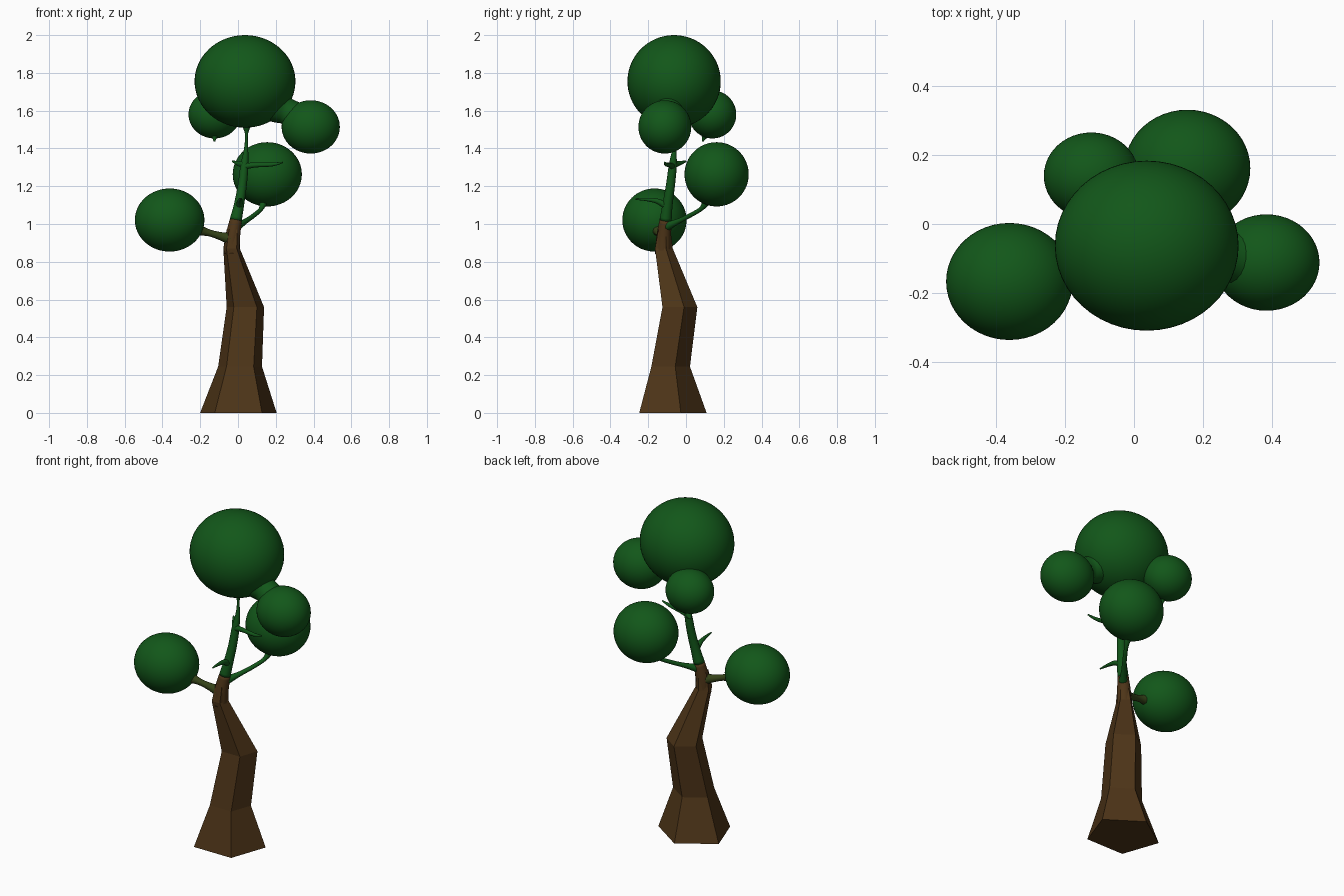
import bpy, bmesh, math
from mathutils import Vector, Matrix


def material(name, rgb):
    m = bpy.data.materials.new(name)
    m.diffuse_color = (*rgb, 1)
    return m


BROWN = material("bark", (0.075, 0.035, 0.009))
OLIVE = material("young_bark", (0.035, 0.055, 0.009))
GREEN = material("leaf", (0.006, 0.095, 0.010))


def finish(name, bm, mat, smooth):
    bmesh.ops.recalc_face_normals(bm, faces=bm.faces)
    for f in bm.faces:
        f.smooth = smooth
    me = bpy.data.meshes.new(name)
    bm.to_mesh(me)
    bm.free()
    ob = bpy.data.objects.new(name, me)
    bpy.context.collection.objects.link(ob)
    me.materials.append(mat)
    return ob


def skin(name, rings, mat, smooth):
    bm = bmesh.new()
    loops = [[bm.verts.new(p) for p in ring] for ring in rings]
    n = len(loops[0])
    for a, b in zip(loops, loops[1:]):
        for i in range(n):
            j = (i + 1) % n
            bm.faces.new((a[i], a[j], b[j], b[i]))
    bm.faces.new(loops[0][::-1])
    bm.faces.new(loops[-1])
    return finish(name, bm, mat, smooth)


def limb(name, path, mat, sides=12, steps=5):
    """Tapered round tube through (x, y, z, radius) points, smoothly interpolated."""
    p = [Vector(q) for q in path]
    p = [2 * p[0] - p[1]] + p + [2 * p[-1] - p[-2]]
    pts = []
    for a, b, c, d in zip(p, p[1:], p[2:], p[3:]):
        for k in range(steps):
            t = k / steps
            pts.append(0.5 * (2 * b + (c - a) * t + (2 * a - 5 * b + 4 * c - d) * t * t
                              + (3 * b - a - 3 * c + d) * t ** 3))
    pts.append(p[-2])
    rings = []
    for i, q in enumerate(pts):
        t = (pts[min(i + 1, len(pts) - 1)] - pts[max(i - 1, 0)]).xyz.normalized()
        # stable sideways frame for each ring
        ref = Vector((0, 1, 0)) if abs(t.z) > 0.75 else Vector((0, 0, 1))
        if abs((pts[-1] - pts[0]).z) > 0.7 * (pts[-1] - pts[0]).xyz.length:
            ref = Vector((0, 1, 0))
        else:
            ref = Vector((0, 0, 1))
        u = t.cross(ref).normalized()
        v = t.cross(u)
        r = max(q.w, 0.003)
        rings.append([q.xyz + r * (math.cos(s) * u + math.sin(s) * v)
                      for s in (2 * math.pi * k / sides for k in range(sides))])
    return skin(name, rings, mat, True)


def leaf_ball(name, centre, radii):
    bm = bmesh.new()
    bmesh.ops.create_uvsphere(bm, u_segments=48, v_segments=32, radius=1,
                              matrix=Matrix.Translation(centre) @ Matrix.Diagonal((*radii, 1)))
    return finish(name, bm, GREEN, True)


# Five-sided faceted trunk: x, y, z, x radius, y radius
TRUNK = [(0.002, -0.088, 0, 0.213, 0.197), (0.011, -0.092, 0.245, 0.122, 0.113),
         (0.039, -0.042, 0.56, 0.104, 0.102), (-0.034, -0.122, 0.87, 0.046, 0.052),
         (-0.026, -0.118, 0.97, 0.036, 0.036)]
ANGLES = [math.radians(90 + 72 * k) for k in range(5)]
skin("trunk", [[(x + rx * math.cos(a), y + ry * math.sin(a), z) for a in ANGLES]
               for x, y, z, rx, ry in TRUNK], BROWN, False)

# Upper stem, browning to green
limb("stem_base", [(-0.034, -0.122, 0.84, 0.042), (-0.028, -0.118, 0.93, 0.039),
                   (-0.012, -0.108, 1.02, 0.032)], BROWN)
limb("stem_top", [(-0.012, -0.108, 1.02, 0.032), (0.005, -0.098, 1.1, 0.027),
                  (0.022, -0.083, 1.2, 0.024), (0.034, -0.07, 1.31, 0.021),
                  (0.043, -0.062, 1.4, 0.011), (0.045, -0.062, 1.48, 0.009),
                  (0.045, -0.062, 1.54, 0.035)], GREEN)

# Branches carrying the two lower leaf balls
limb("left_branch", [(-0.035, -0.122, 0.92, 0.035), (-0.09, -0.132, 0.935, 0.022),
                     (-0.16, -0.145, 0.955, 0.019), (-0.24, -0.155, 0.975, 0.04)], OLIVE)
limb("back_branch", [(-0.01, -0.105, 0.985, 0.025), (0.04, -0.04, 1.015, 0.014),
                     (0.09, 0.03, 1.05, 0.012), (0.125, 0.085, 1.085, 0.013),
                     (0.14, 0.12, 1.14, 0.03)], GREEN)

# Bare twigs
limb("front_twig", [(0.005, -0.095, 1.09, 0.02), (0.01, -0.15, 1.12, 0.014),
                    (0.014, -0.21, 1.13, 0.009), (0.018, -0.268, 1.132, 0.004)], GREEN)
limb("right_twig", [(0.03, -0.072, 1.305, 0.018), (0.09, -0.085, 1.312, 0.013),
                    (0.18, -0.105, 1.315, 0.01), (0.237, -0.112, 1.326, 0.004)], GREEN)
limb("rear_twig", [(0.034, -0.072, 1.315, 0.02), (0.005, -0.04, 1.32, 0.014),
                   (-0.03, 0.0, 1.332, 0.004)], GREEN)

# Leaf balls
leaf_ball("crown", (0.037, -0.063, 1.755), (0.267, 0.247, 0.245))
leaf_ball("left_leaves", (-0.362, -0.167, 1.021), (0.184, 0.170, 0.167))
leaf_ball("right_leaves", (0.385, -0.112, 1.514), (0.154, 0.140, 0.141))
leaf_ball("back_right_leaves", (0.155, 0.162, 1.263), (0.183, 0.170, 0.170))
leaf_ball("back_left_leaves", (-0.124, 0.140, 1.580), (0.138, 0.126, 0.127))

# Soft necks joining the small leaf balls to the crown
limb("right_neck", [(0.12, -0.075, 1.68, 0.14), (0.22, -0.09, 1.615, 0.085),
                    (0.27, -0.097, 1.59, 0.072), (0.36, -0.108, 1.53, 0.1)], GREEN, 20)
limb("back_left_neck", [(-0.02, 0.0, 1.68, 0.13), (-0.07, 0.07, 1.63, 0.085),
                        (-0.11, 0.12, 1.59, 0.09)], GREEN, 20)
limb("leaf_tip", [(-0.122, 0.11, 1.49, 0.04), (-0.124, 0.097, 1.46, 0.015),
                  (-0.125, 0.088, 1.437, 0.004)], GREEN)
